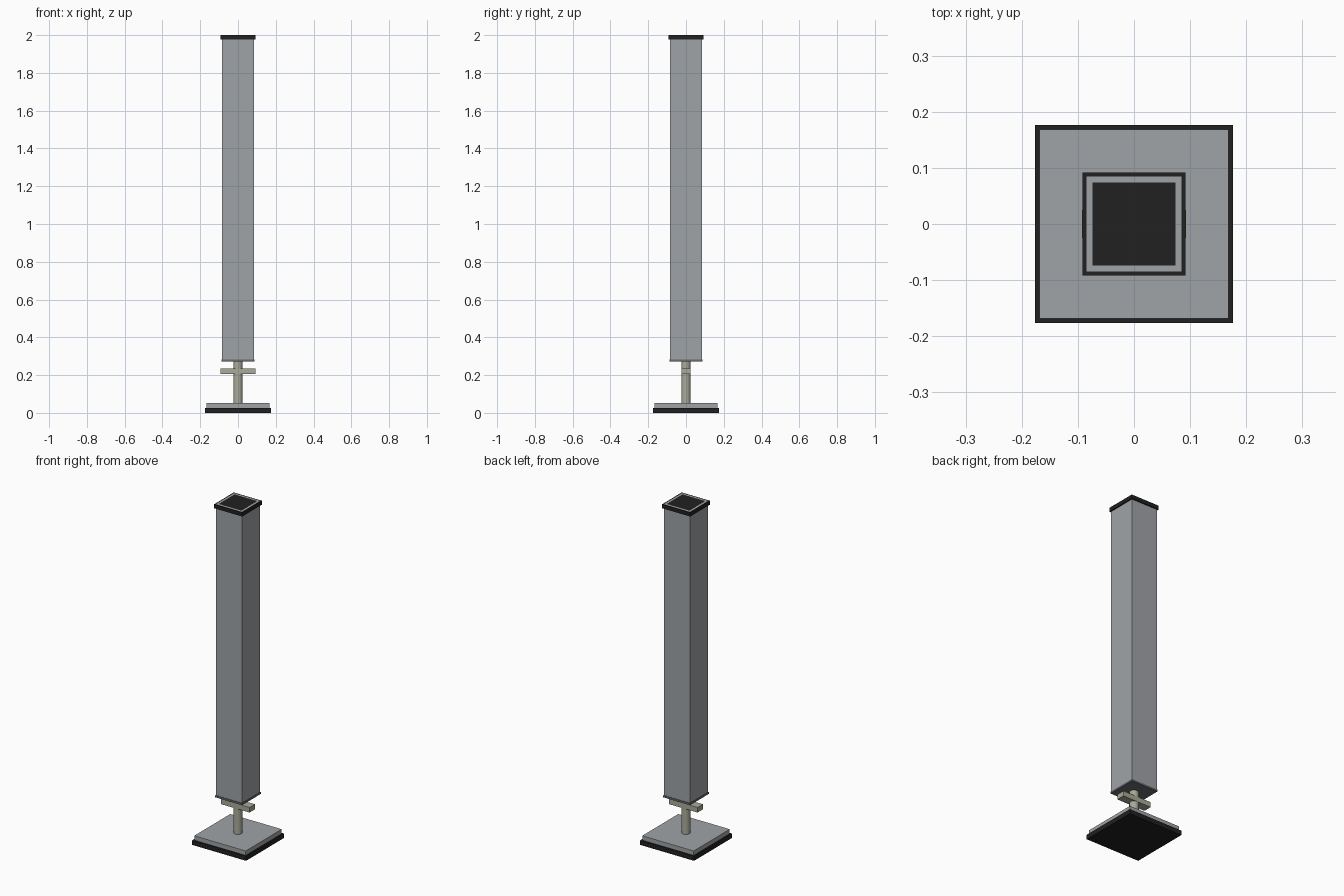
import bpy
import math

cube = bpy.data.objects.get("Cube")
if cube:
    bpy.data.objects.remove(cube)


def material(name, color):
    mat = bpy.data.materials.new(name)
    mat.use_nodes = True
    mat.diffuse_color = (*color, 1)
    mat.node_tree.nodes["Principled BSDF"].inputs["Base Color"].default_value = (*color, 1)
    return mat


steel = material("grey steel", (0.35, 0.37, 0.39))
rubber = material("black rubber", (0.015, 0.015, 0.015))
dark = material("dark grey", (0.14, 0.145, 0.16))
zinc = material("warm zinc", (0.40, 0.40, 0.32))


def box(name, half_x, half_y, z0, z1, mat):
    bpy.ops.mesh.primitive_cube_add(size=2, location=(0, 0, (z0 + z1) / 2))
    obj = bpy.context.object
    obj.name = name
    obj.scale = (half_x, half_y, (z1 - z0) / 2)
    bpy.ops.object.transform_apply(location=False, rotation=False, scale=True)
    obj.data.materials.append(mat)
    return obj


def square_tube(name, outer, inner, z0, z1, mat):
    """Square ring profile: outer wall, top rim, inner wall, bottom rim."""
    profile = [(outer, z0), (outer, z1), (inner, z1), (inner, z0)]
    corners = [(-1, -1), (1, -1), (1, 1), (-1, 1)]
    verts = [(sx * r, sy * r, z) for r, z in profile for sx, sy in corners]
    faces = []
    for ring in range(4):
        a, b = ring * 4, (ring + 1) % 4 * 4
        for i in range(4):
            j = (i + 1) % 4
            faces.append((a + i, a + j, b + j, b + i))
    mesh = bpy.data.meshes.new(name)
    mesh.from_pydata(verts, [], faces)
    mesh.materials.append(mat)
    obj = bpy.data.objects.new(name, mesh)
    bpy.context.collection.objects.link(obj)
    return obj


# Foot: rubber pad with a steel plate on top
box("foot_pad", 0.176, 0.176, 0, 0.027, rubber)
box("foot_plate", 0.168, 0.168, 0.027, 0.053, steel)

# Threaded rod and the adjusting bar across it
bpy.ops.mesh.primitive_cylinder_add(vertices=16, radius=0.025, depth=0.227,
                                    location=(0, 0, 0.1665))
rod = bpy.context.object
rod.name = "adjusting_rod"
rod.data.materials.append(zinc)
bpy.ops.object.shade_smooth_by_angle(angle=math.radians(30))
box("adjusting_bar", 0.093, 0.025, 0.205, 0.235, zinc)

# Square post with its lower end plate
box("lower_end_plate", 0.088, 0.088, 0.271, 0.282, dark)
square_tube("post_tube", 0.085, 0.074, 0.282, 2.0, steel)

# Upper cap: collar around the tube and plug inside it
square_tube("cap_collar", 0.092, 0.085, 1.977, 2.0, rubber)
box("cap_plug", 0.074, 0.074, 1.977, 2.0, rubber)
